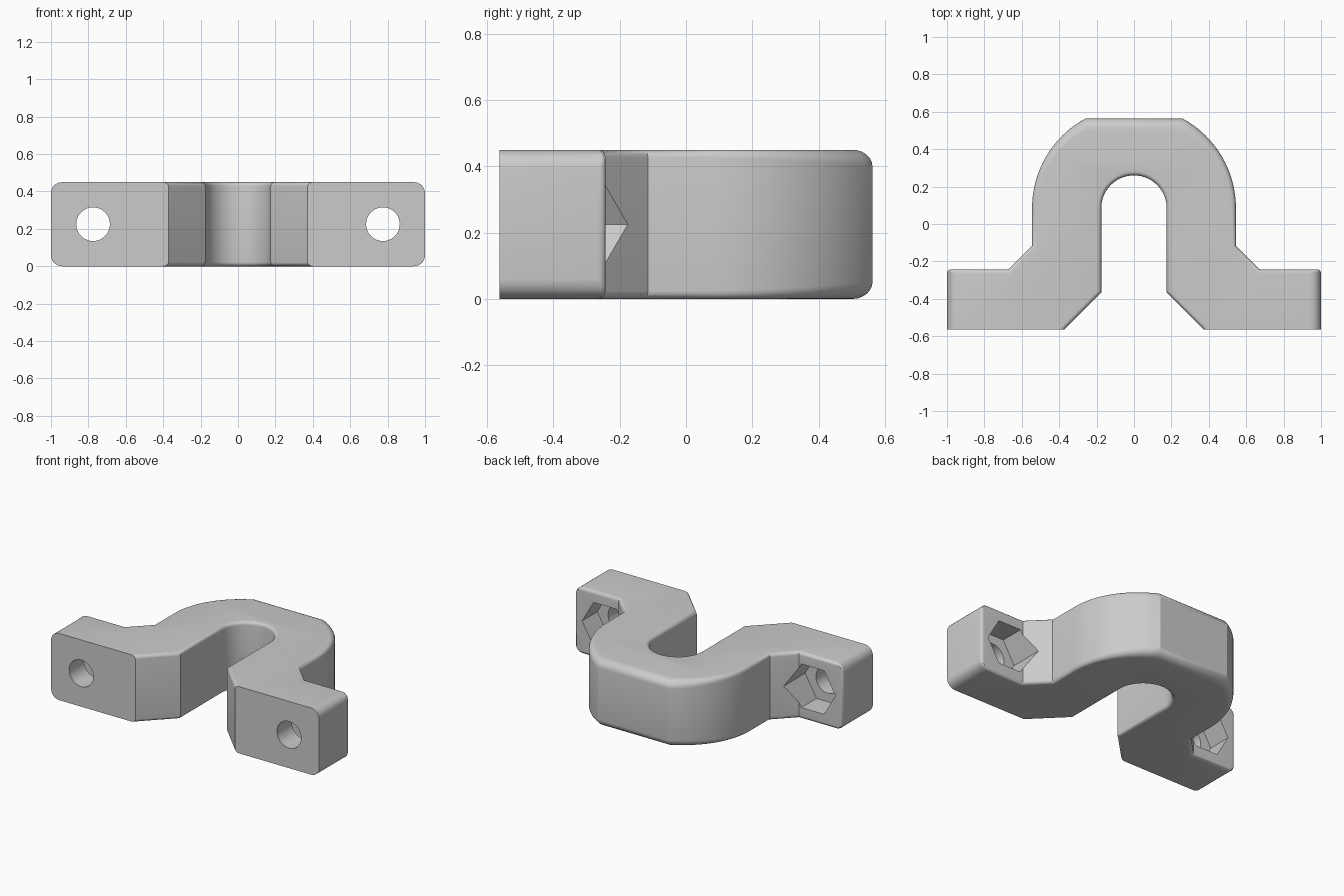
import bpy, bmesh
from math import cos, sin, pi, asin, radians

cube = bpy.data.objects.get("Cube")
if cube:
    bpy.data.objects.remove(cube)

HEIGHT, FRONT, BACK, FLANGE_Y = 0.45, -0.563, 0.563, -0.243
ARC_Y, OUTER, INNER = 0.085, 0.545, 0.175
BIG, SMALL = 0.06, 0.022       # fillet radii
HOLE_X, HOLE_Z = 0.775, 0.225

grey = bpy.data.materials.new("plain grey")
grey.use_nodes = True
grey.diffuse_color = (0.6, 0.6, 0.6, 1)
grey.node_tree.nodes["Principled BSDF"].inputs["Base Color"].default_value = grey.diffuse_color


def new_object(name, bm):
    bmesh.ops.recalc_face_normals(bm, faces=bm.faces)
    mesh = bpy.data.meshes.new(name)
    bm.to_mesh(mesh)
    bm.free()
    mesh.materials.append(grey)
    ob = bpy.data.objects.new(name, mesh)
    bpy.context.collection.objects.link(ob)
    return ob


def arc(radius, start, end, steps):
    angles = [start + (end - start) * i / steps for i in range(steps + 1)]
    return [(radius * cos(a), ARC_Y + radius * sin(a)) for a in angles]


# Half outline from the slot crown round to the flat back, then mirrored
half = arc(INNER, pi / 2, 0, 14)
half += [(INNER, -0.365), (0.372, FRONT), (1, FRONT), (1, FLANGE_Y),
         (0.672, FLANGE_Y), (OUTER, -0.115)]
half += arc(OUTER, 0, asin((BACK - ARC_Y) / OUTER), 16)
outline = half + [(-x, y) for x, y in reversed(half[1:])]

bm = bmesh.new()
base = bm.faces.new([bm.verts.new((x, y, 0)) for x, y in outline])
top = bmesh.ops.extrude_face_region(bm, geom=[base])["geom"]
bmesh.ops.translate(bm, vec=(0, 0, HEIGHT),
                    verts=[v for v in top if isinstance(v, bmesh.types.BMVert)])


def fillet(edge):
    """Fillet radius for an edge, chosen by where it lies."""
    a, b = (v.co for v in edge.verts)
    mid = (a + b) / 2
    if abs(a.z - b.z) > 0.1:                       # upright edges
        flange_corner = abs(mid.x) > 0.99 and mid.y > FRONT + 0.1
        return SMALL if flange_corner else 0
    if mid.y < FRONT + 0.01:                       # mounting face stays sharp
        return 0
    if abs(mid.x) > 0.99 or mid.y > BACK - 0.01:   # flange ends, flat back
        return BIG
    if mid.y > ARC_Y and (mid.x ** 2 + (mid.y - ARC_Y) ** 2) ** 0.5 > 0.4:
        t = (mid.y - ARC_Y) / (BACK - ARC_Y)       # grows along the arch
        return SMALL + (BIG - SMALL) * t * t
    return SMALL


weight = bm.edges.layers.float.new("bevel_weight_edge")
for e in bm.edges:
    e[weight] = fillet(e) / BIG
clamp = new_object("clamp_body", bm)

bevel = clamp.modifiers.new("rounded_edges", "BEVEL")
bevel.limit_method = "WEIGHT"
bevel.width = BIG
bevel.segments = 6
bevel.use_clamp_overlap = False


def cut(name, x, radius, sides, y0, y1):
    """Cut a prism that runs along y out of the body."""
    bm = bmesh.new()
    ring = [bm.verts.new((x + radius * cos(2 * pi * i / sides), y0,
                          HOLE_Z + radius * sin(2 * pi * i / sides))) for i in range(sides)]
    cap = bm.faces.new(ring)
    far = bmesh.ops.extrude_face_region(bm, geom=[cap])["geom"]
    bmesh.ops.translate(bm, vec=(0, y1 - y0, 0),
                        verts=[v for v in far if isinstance(v, bmesh.types.BMVert)])
    cutter = new_object(name, bm)
    cutter.hide_render = True
    mod = clamp.modifiers.new(name, "BOOLEAN")
    mod.object = cutter
    mod.solver = "EXACT"
    return cutter


# Bolt holes and hexagonal nut pockets in both flanges
cutters = []
for side, x in (("left", HOLE_X), ("right", -HOLE_X)):
    cutters.append(cut(side + "_bolt_hole", x, 0.09, 40, -0.7, -0.1))
    cutters.append(cut(side + "_nut_pocket", x, 0.17, 6, -0.405, -0.02))

# Bake the modifiers and drop the cutters
bpy.context.view_layer.objects.active = clamp
clamp.select_set(True)
for mod in list(clamp.modifiers):
    bpy.ops.object.modifier_apply(modifier=mod.name)
for c in cutters:
    bpy.data.objects.remove(c)
bpy.ops.object.select_all(action="DESELECT")
clamp.select_set(True)
bpy.ops.object.shade_smooth_by_angle(angle=radians(30))
